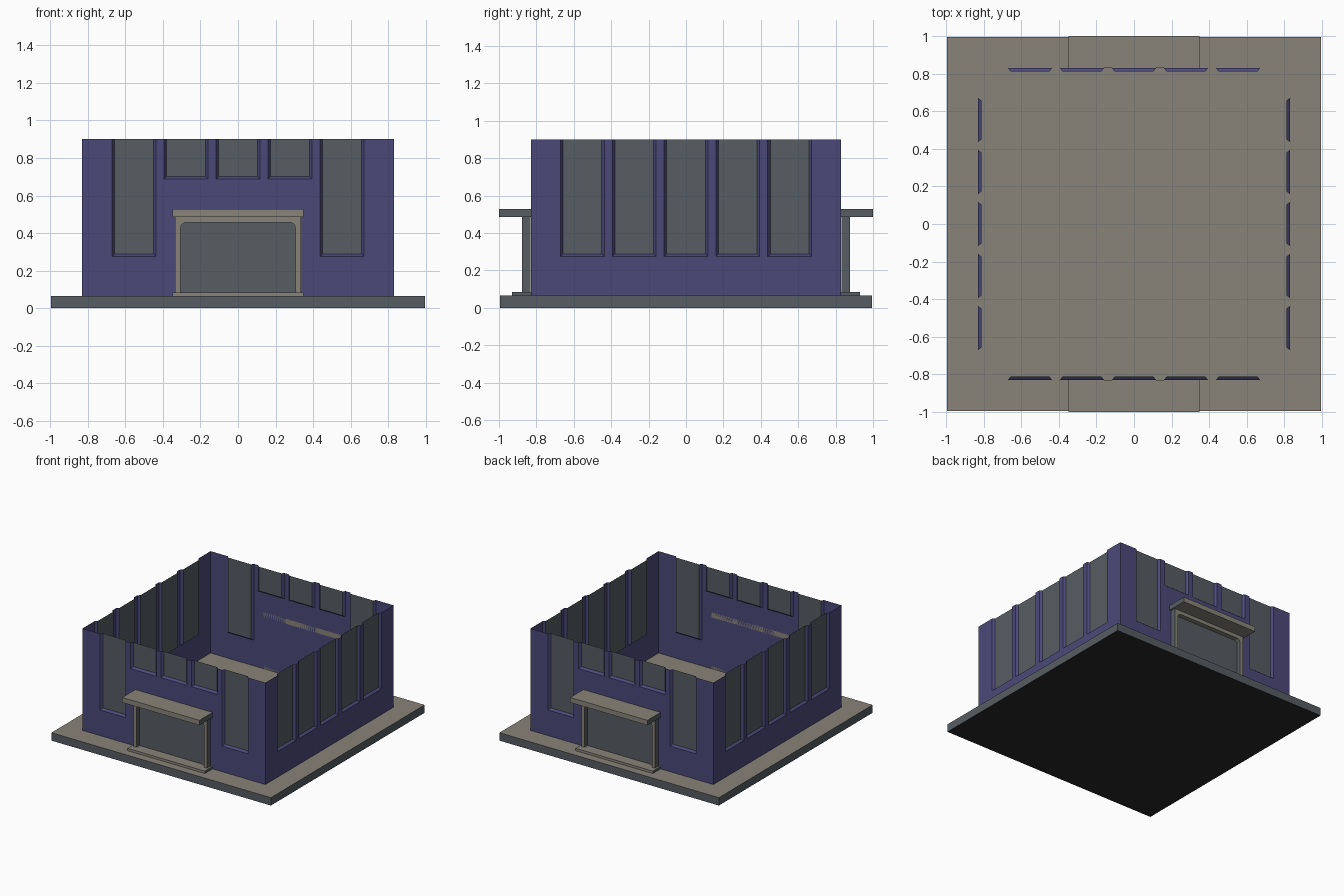
import bpy, bmesh, math
from mathutils import Matrix

if "Cube" in bpy.data.objects:
    bpy.data.objects.remove(bpy.data.objects["Cube"])


def material(name, rgb):
    m = bpy.data.materials.new(name)
    m.diffuse_color = (*rgb, 1)
    m.use_nodes = True
    m.node_tree.nodes["Principled BSDF"].inputs["Base Color"].default_value = m.diffuse_color
    return m


PURPLE = material("purple wall", (0.072, 0.066, 0.190))
GREY = material("blue grey", (0.095, 0.110, 0.123))
TAN = material("warm stone", (0.250, 0.230, 0.192))
BLACK = material("dark underside", (0.022, 0.022, 0.022))


def finish(name, bm, mats, turn=0.0):
    bm.transform(Matrix.Rotation(turn, 4, 'Z'))
    me = bpy.data.meshes.new(name)
    bm.to_mesh(me)
    bm.free()
    for m in mats:
        me.materials.append(m)
    ob = bpy.data.objects.new(name, me)
    bpy.context.collection.objects.link(ob)
    return ob


def box(name, lo, hi, mats, rule, turn=0.0):
    bm = bmesh.new()
    bmesh.ops.create_cube(bm, size=1)
    for v in bm.verts:
        v.co = [lo[i] if v.co[i] < 0 else hi[i] for i in range(3)]
    bm.normal_update()
    for f in bm.faces:
        f.material_index = rule(f.normal)
    return finish(name, bm, mats, turn)


# Stone on front, top and underside; grey on the ends
def ends_grey(n):
    return 1 if abs(n.x) > 0.7 else 0


# Base slab: stone top, grey sides, dark underside
FLOOR, TOP, W = 0.065, 0.9, 0.83
box("base_slab", (-0.995, -0.995, 0), (0.995, 0.995, FLOOR), [TAN, GREY, BLACK],
    lambda n: 0 if n.z > 0.5 else 2 if n.z < -0.5 else 1)


# Wall sheet with recessed, bevelled windows open at the top
def wall(name, sills, turn):
    bm = bmesh.new()

    def quad(pts, mat=0):
        bm.faces.new([bm.verts.new(p) for p in pts]).material_index = mat

    def flat(x0, x1, z0, z1, y=-W, mat=0):
        quad([(x0, y, z0), (x1, y, z0), (x1, y, z1), (x0, y, z1)], mat)

    half, bev, depth = 0.117, 0.014, 0.018
    yi = -W + depth
    left = -W
    for i, s in enumerate(sills):
        c = (i - 2) * 0.277
        a, b = c - half, c + half
        ai, bi, si = a + bev, b - bev, s + bev
        flat(left, a, FLOOR, TOP)                 # pier
        flat(a, b, FLOOR, s)                      # below window
        flat(ai, bi, si, TOP, yi, 1)              # glass
        quad([(a, -W, s), (b, -W, s), (bi, yi, si), (ai, yi, si)])
        quad([(a, -W, s), (ai, yi, si), (ai, yi, TOP), (a, -W, TOP)])
        quad([(b, -W, s), (b, -W, TOP), (bi, yi, TOP), (bi, yi, si)])
        left = b
    flat(left, W, FLOOR, TOP)
    bmesh.ops.remove_doubles(bm, verts=bm.verts, dist=0.0005)
    finish(name, bm, [PURPLE, GREY], turn)


LOW, HIGH = 0.275, 0.688
door_wall = [LOW, HIGH, HIGH, HIGH, LOW]
wall("front_wall", door_wall, 0)
wall("back_wall", door_wall, math.pi)
wall("right_wall", [LOW] * 5, math.pi / 2)
wall("left_wall", [LOW] * 5, -math.pi / 2)


# Doorway: step, rounded frame, door panel and canopy
def doorway(side, turn):
    box(side + "_door_step", (-0.35, -0.93, FLOOR), (0.35, -W, 0.085),
        [TAN, GREY], ends_grey, turn)
    box(side + "_canopy", (-0.35, -1.0, 0.487), (0.35, -W, 0.528),
        [TAN, GREY], ends_grey, turn)
    box(side + "_door_panel", (-0.306, -0.84, 0.085), (0.306, -0.832, 0.458),
        [GREY], lambda n: 0, turn)
    r, x, z = 0.03, 0.305, 0.457
    arc = [(x - r + r * math.cos(t * math.pi / 8), z - r + r * math.sin(t * math.pi / 8))
           for t in range(5)]
    inner = [(x, 0.085)] + arc + [(-px, pz) for px, pz in reversed(arc)] + [(-x, 0.085)]
    outer = [(-0.335, 0.085), (-0.335, 0.487), (0.335, 0.487), (0.335, 0.085)]
    bm = bmesh.new()
    face = bm.faces.new([bm.verts.new((px, -0.878, pz)) for px, pz in inner + outer])
    ext = bmesh.ops.extrude_face_region(bm, geom=[face], use_keep_orig=True)
    for v in ext["geom"]:
        if isinstance(v, bmesh.types.BMVert):
            v.co.y = -0.832
    bmesh.ops.recalc_face_normals(bm, faces=bm.faces)
    for f in bm.faces:
        f.material_index = ends_grey(f.normal)
    finish(side + "_door_frame", bm, [TAN, GREY], turn)


doorway("front", 0)
doorway("back", math.pi)
